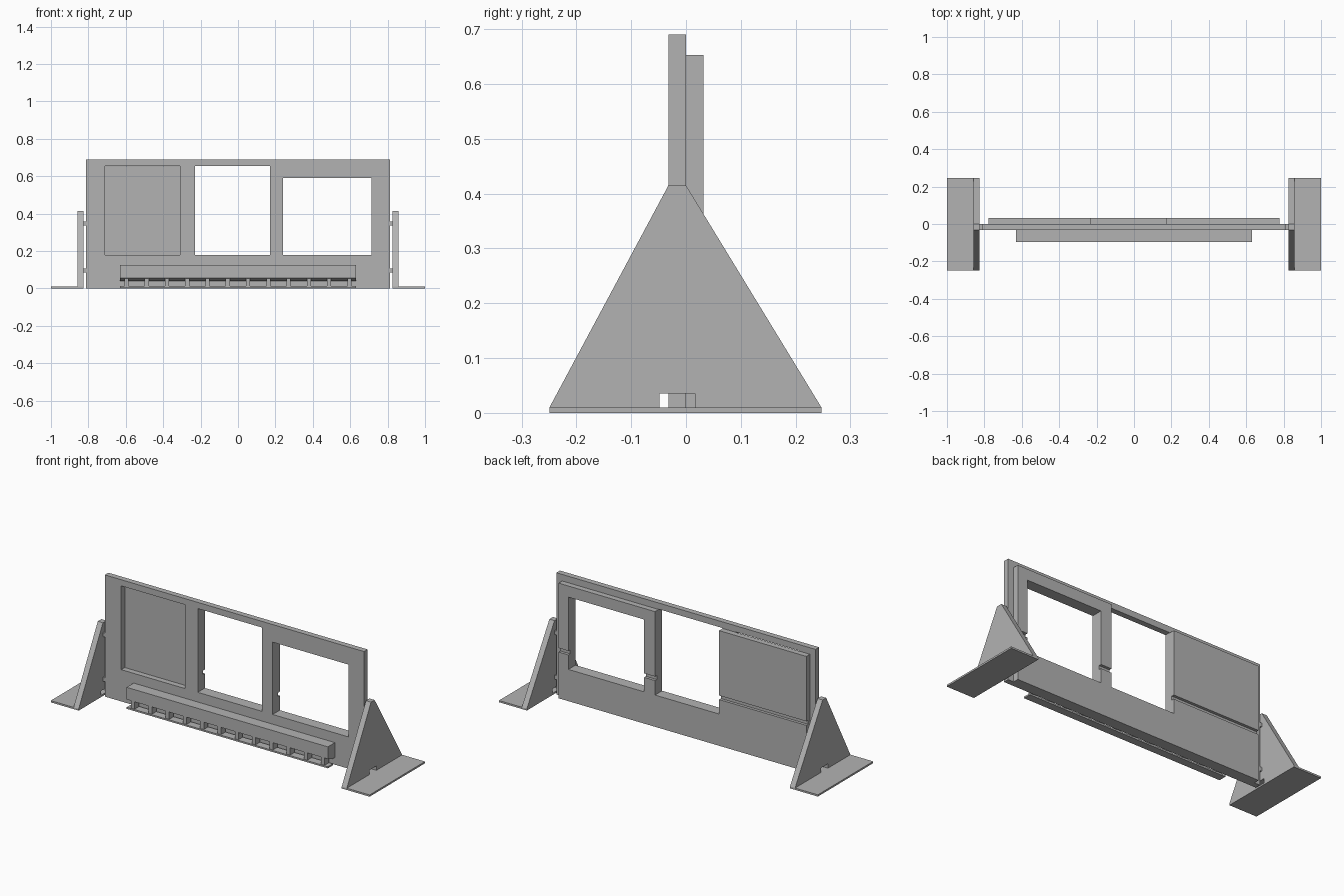
import bpy, bmesh

if "Cube" in bpy.data.objects:
    bpy.data.objects.remove(bpy.data.objects["Cube"])

grey = bpy.data.materials.new("light_grey")
grey.diffuse_color = (0.45, 0.45, 0.45, 1)
grey.use_nodes = True
grey.node_tree.nodes["Principled BSDF"].inputs["Base Color"].default_value = grey.diffuse_color


def finish(name, bm):
    bmesh.ops.recalc_face_normals(bm, faces=bm.faces)
    mesh = bpy.data.meshes.new(name)
    bm.to_mesh(mesh)
    bm.free()
    mesh.materials.append(grey)
    obj = bpy.data.objects.new(name, mesh)
    bpy.context.collection.objects.link(obj)
    return obj


def prism(name, profile, x0, x1):
    """Extrude a (y, z) profile along x."""
    bm = bmesh.new()
    face = bm.faces.new([bm.verts.new((x0, y, z)) for y, z in profile])
    new = bmesh.ops.extrude_face_region(bm, geom=[face])["geom"]
    verts = [v for v in new if isinstance(v, bmesh.types.BMVert)]
    bmesh.ops.translate(bm, verts=verts, vec=(x1 - x0, 0, 0))
    return finish(name, bm)


def box(name, x0, x1, y0, y1, z0, z1):
    return prism(name, [(y0, z0), (y1, z0), (y1, z1), (y0, z1)], x0, x1)


def cut(obj, *bounds):
    """Subtract a box from an object."""
    cutter = box("cutter", *bounds)
    cutter.hide_render = True
    mod = obj.modifiers.new("cut", "BOOLEAN")
    mod.operation = "DIFFERENCE"
    mod.solver = "EXACT"
    mod.object = cutter
    bpy.context.view_layer.objects.active = obj
    bpy.ops.object.modifier_apply(modifier=mod.name)
    bpy.data.objects.remove(cutter)


T = 0.032  # sheet thickness

# Front panel with three openings
front = box("front_panel", -0.813, 0.813, -T, 0, 0, 0.69)
for x0, x1, top in ((-0.71, -0.31, 0.655), (-0.23, 0.172, 0.655), (0.24, 0.715, 0.59)):
    cut(front, x0, x1, -0.1, 0.1, 0.18, top)

# Back panel: closes the left opening, slotted in the middle, grooved behind
back = box("back_panel", -0.777, 0.777, 0, T, 0, 0.653)
cut(back, -0.23, 0.172, -0.1, 0.1, 0.18, 0.8)
cut(back, 0.24, 0.715, -0.1, 0.1, 0.18, 0.59)
cut(back, -1, 1, T / 2, 0.1, 0.262, 0.285)

# Rail with a sloped underside
prism("front_rail", [(-T, 0.125), (-0.095, 0.125), (-0.095, 0.056),
                     (-0.05, 0.04), (-T, 0.04)], -0.632, 0.63)

# Row of small compartments hanging below the rail
box("tray_floor", -0.632, 0.63, -0.095, -0.05, 0.003, 0.012)
for i in range(12):
    x = -0.596 + i * 0.1083
    prism("tray_divider", [(-0.09, 0.012), (-0.05, 0.012), (-0.05, 0.04),
                           (-0.09, 0.054)], x - 0.011, x + 0.011)

# Triangular legs, foot plates and joining pegs on both sides
leg_profile = [(-0.249, 0.01), (-T, 0.415), (0, 0.415), (0.247, 0.01),
               (0.016, 0.01), (0.016, 0.035), (-0.048, 0.035), (-0.048, 0.01)]
for side, s in (("left", -1), ("right", 1)):
    prism(side + "_leg", leg_profile, s * 0.825, s * 0.857)
    box(side + "_foot", s * 0.825, s * 1.0, -0.249, 0.247, 0, 0.01)
    for z in (0.095, 0.348):
        box(side + "_peg", s * 0.813, s * 0.825, -T, 0, z - 0.011, z + 0.011)
